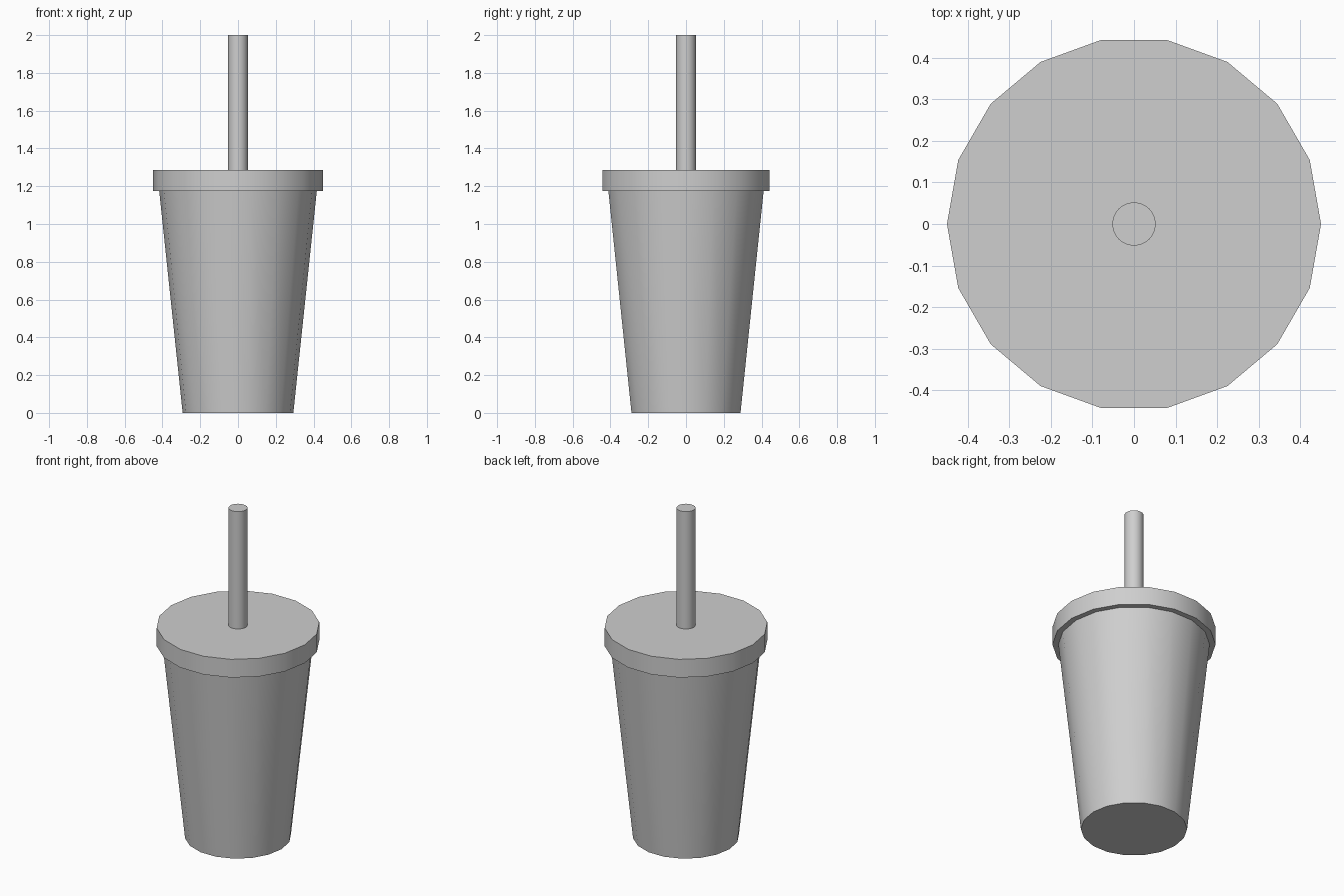
import bpy

cube = bpy.data.objects.get("Cube")
if cube:
    bpy.data.objects.remove(cube, do_unlink=True)

# One plain grey for every part
grey = bpy.data.materials.new("light_grey")
grey.use_nodes = True
colour = (0.62, 0.62, 0.62, 1)
grey.diffuse_color = colour
grey.node_tree.nodes["Principled BSDF"].inputs["Base Color"].default_value = colour


def tapered_part(name, sides, r_bottom, r_top, z_bottom, z_top):
    """Closed round part with a corner on the x axis and soft-shaded sides."""
    bpy.ops.mesh.primitive_cone_add(
        vertices=sides, radius1=r_bottom, radius2=r_top,
        depth=z_top - z_bottom, location=(0, 0, (z_bottom + z_top) / 2))
    part = bpy.context.object
    part.name = name
    # Turn so that a corner points along +x
    part.rotation_euler.z = 1.5707963
    bpy.ops.object.transform_apply(location=True, rotation=True, scale=True)
    part.data.materials.append(grey)
    bpy.ops.object.shade_smooth_by_angle(angle=0.6)
    return part


# Tapered cup body, reaching up inside the lid
tapered_part("cup_body", 18, 0.293, 0.423, 0, 1.23)
# Overhanging flat lid
tapered_part("lid", 18, 0.45, 0.45, 1.175, 1.286)
# Straw standing in the middle of the lid
tapered_part("straw", 32, 0.052, 0.052, 1.2, 2)
